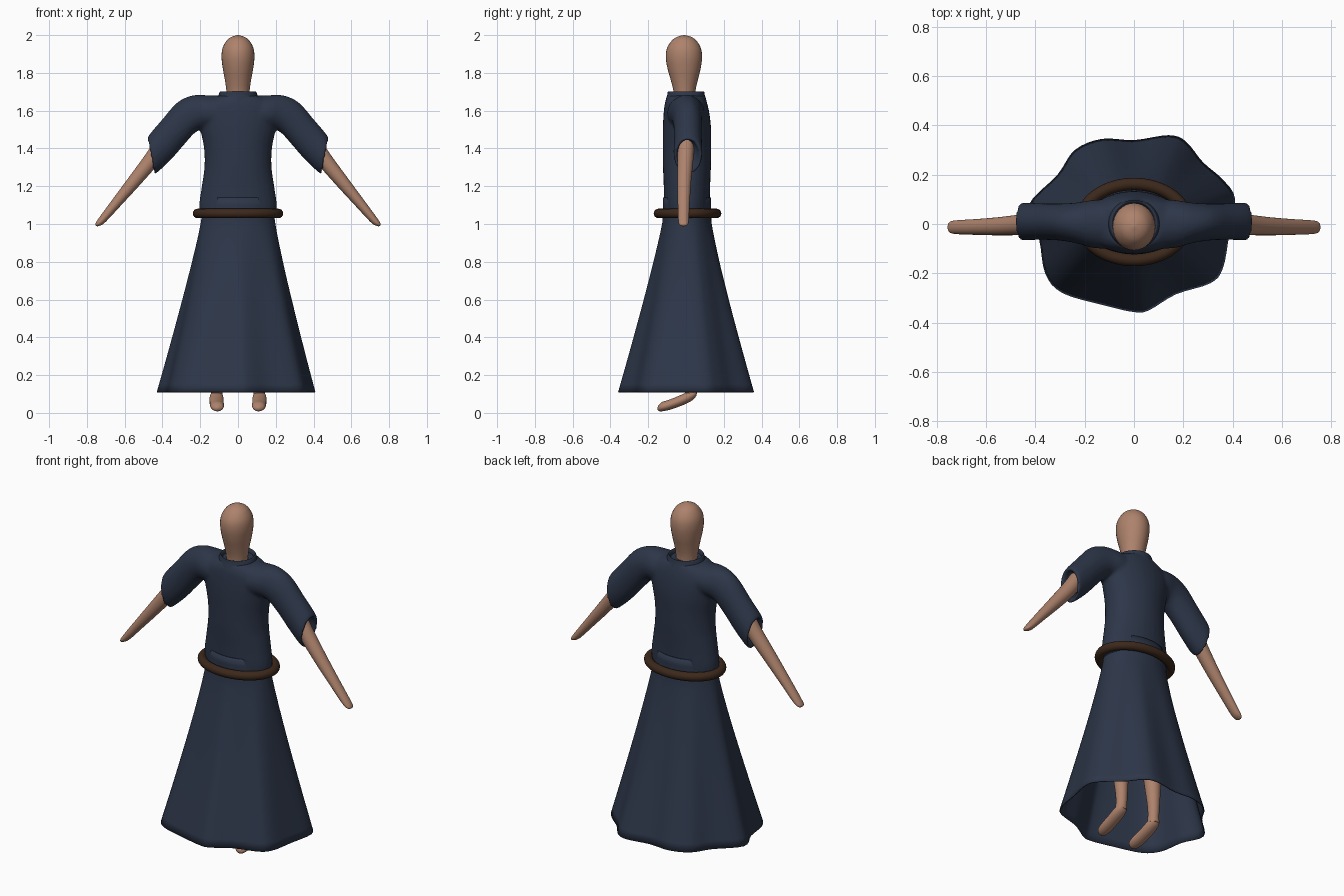
import bpy, bmesh, math
from mathutils import Vector

if "Cube" in bpy.data.objects:
    bpy.data.objects.remove(bpy.data.objects["Cube"])


def material(name, rgb):
    m = bpy.data.materials.new(name)
    m.diffuse_color = (*rgb, 1)
    m.use_nodes = True
    m.node_tree.nodes["Principled BSDF"].inputs["Base Color"].default_value = m.diffuse_color
    return m


SKIN = material("skin", (0.42, 0.225, 0.15))
CLOTH = material("navy_cloth", (0.026, 0.037, 0.066))
LEATHER = material("brown_belt", (0.045, 0.021, 0.011))


def catmull(a, b, c, d, t):
    return [0.5 * (2*q + (r - p)*t + (2*p - 5*q + 4*r - s)*t*t + (3*q - p - 3*r + s)*t**3)
            for p, q, r, s in zip(a, b, c, d)]


def smooth_points(pts, steps, closed=False):
    n, out = len(pts), []
    at = (lambda i: pts[i % n]) if closed else (lambda i: pts[min(max(i, 0), n - 1)])
    for i in range(n if closed else n - 1):
        out += [catmull(at(i-1), at(i), at(i+1), at(i+2), k / steps) for k in range(steps)]
    return out if closed else out + [list(pts[-1])]


def skin_rings(bm, rings, caps=True):
    """Bridge closed loops of points with quads."""
    vs = [[bm.verts.new(p) for p in r] for r in rings]
    n = len(vs[0])
    for a, b in zip(vs, vs[1:]):
        for i in range(n):
            bm.faces.new((a[i], a[(i+1) % n], b[(i+1) % n], b[i]))
    if caps:
        bm.faces.new(vs[0][::-1])
        bm.faces.new(vs[-1])


def loft(bm, rings, steps=4, n=32, caps=True):
    """Each ring is centre xyz, first axis xyz, second axis xyz."""
    loops = []
    for r in smooth_points(rings, steps):
        c, u, v = Vector(r[:3]), Vector(r[3:6]), Vector(r[6:])
        loops.append([c + u*math.cos(a) + v*math.sin(a)
                      for a in (2*math.pi*i/n for i in range(n))])
    skin_rings(bm, loops, caps)


def finish(name, bm, mat, mirror=False):
    bmesh.ops.recalc_face_normals(bm, faces=bm.faces)
    me = bpy.data.meshes.new(name)
    bm.to_mesh(me)
    bm.free()
    me.materials.append(mat)
    ob = bpy.data.objects.new(name, me)
    bpy.context.collection.objects.link(ob)
    if mirror:
        ob.modifiers.new("mirror", 'MIRROR')
    bpy.ops.object.select_all(action='DESELECT')
    ob.select_set(True)
    bpy.context.view_layer.objects.active = ob
    bpy.ops.object.shade_smooth_by_angle(angle=math.radians(50))
    return ob


def flat(z, rx, ry, y=0.0):
    return (0, y, z, rx, 0, 0, 0, ry, 0)


def between(top, bottom, ry, y=0.0, s=1):
    """Ring spanning two (x, z) outline points."""
    return (s*(top[0]+bottom[0])/2, y, (top[1]+bottom[1])/2,
            s*(top[0]-bottom[0])/2, 0, (top[1]-bottom[1])/2, 0, ry, 0)


# Head and neck
bm = bmesh.new()
loft(bm, [flat(1.62, .056, .054, -.006), flat(1.70, .061, .058, -.008), flat(1.76, .069, .071, -.009),
          flat(1.82, .080, .087, -.010), flat(1.88, .087, .096, -.011), flat(1.93, .082, .090, -.011),
          flat(1.97, .061, .066, -.010), flat(1.99, .036, .039, -.010), flat(2.0, .004, .004, -.010)])
finish("head", bm, SKIN)

# Tunic body and sleeves, fused into one cloth surface
bm = bmesh.new()
loft(bm, [flat(1.03, .200, .119, .005), flat(1.10, .206, .121, .005), flat(1.20, .192, .123, .005),
          flat(1.30, .178, .127, .005), flat(1.40, .180, .128, .005), flat(1.50, .200, .128, .005),
          flat(1.58, .215, .122, .003), flat(1.64, .195, .112, 0), flat(1.68, .115, .098, 0)])
for s in (1, -1):
    loft(bm, [between((.05, 1.68), (.05, 1.46), .10, 0, s), between((.15, 1.681), (.17, 1.50), .098, 0, s),
              between((.235, 1.682), (.225, 1.485), .083, .004, s),
              between((.32, 1.645), (.285, 1.42), .075, .008, s),
              between((.40, 1.555), (.36, 1.335), .074, .01, s),
              between((.475, 1.465), (.438, 1.265), .075, .01, s),
              between((.470, 1.445), (.440, 1.285), .058, .01, s),
              between((.435, 1.455), (.405, 1.325), .048, .005, s)])
tunic = finish("tunic", bm, CLOTH)
remesh = tunic.modifiers.new("fuse", 'REMESH')
remesh.mode, remesh.voxel_size, remesh.use_smooth_shade = 'VOXEL', 0.009, True
relax = tunic.modifiers.new("relax", 'SMOOTH')
relax.factor, relax.iterations = 0.5, 6

# Collar band, turned in at the top
bm = bmesh.new()
loft(bm, [flat(1.655, .112, .108), flat(1.685, .102, .099), flat(1.70, .095, .096),
          flat(1.695, .086, .088), flat(1.66, .078, .080)], caps=False)
finish("collar", bm, CLOTH)

# Skirt, blending from an oval waist to a wavy hem
hem = smooth_points([(.41, .10), (.36, .18), (.28, .25), (.21, .335), (.14, .36), (0, .34),
                     (-.13, .345), (-.24, .30), (-.31, .20), (-.43, .07), (-.385, -.06),
                     (-.36, -.20), (-.29, -.28), (-.12, -.33), (0, -.357), (.06, -.35),
                     (.17, -.285), (.31, -.24), (.36, -.18), (.385, -.05)], 4, closed=True)
loops = []
for k in range(25):
    z = 1.14 - k * (1.14 - .11) / 24
    f = max(0, (1.02 - z) / .91) ** 1.1
    rx = .195 - max(0, z - 1.02) * .13
    loop = []
    for x, y in hem:
        a = math.atan2(y / .36, x / .41)
        loop.append((rx*math.cos(a)*(1-f) + x*f, (.128*math.sin(a) + .005)*(1-f) + y*f, z))
    loops.append(loop)
bm = bmesh.new()
skin_rings(bm, loops, caps=False)
skirt = finish("skirt", bm, CLOTH)
wall = skirt.modifiers.new("thickness", 'SOLIDIFY')
wall.thickness, wall.offset = 0.005, -1

# Belt, an oval rope ring
N, M = 64, 16
bm = bmesh.new()
belt_loops = []
for j in range(M + 1):
    b = 2 * math.pi * j / M
    o = .025 * math.cos(b)
    belt_loops.append([((.214 + o)*math.cos(a), .008 + (.154 + o)*math.sin(a), 1.056 + .025*math.sin(b))
                       for a in (2*math.pi*i/N for i in range(N))])
skin_rings(bm, belt_loops, caps=False)
bmesh.ops.remove_doubles(bm, verts=bm.verts, dist=1e-5)
finish("belt", bm, LEATHER)

# Forearms tapering to rounded tips
bm = bmesh.new()
loft(bm, [between((.43, 1.46), (.37, 1.40), .044, 0), between((.487, 1.372), (.425, 1.315), .042, -.003),
          between((.570, 1.258), (.520, 1.206), .037, -.009), between((.660, 1.136), (.618, 1.100), .032, -.012),
          between((.735, 1.034), (.702, 1.010), .028, -.013), between((.754, 1.004), (.735, .990), .022, -.013),
          between((.755, .993), (.747, .988), .008, -.013)], n=24)
finish("arms", bm, SKIN, mirror=True)

# Legs hidden under the skirt
bm = bmesh.new()
loft(bm, [(x, y, z, r, 0, 0, 0, r, 0) for x, y, z, r in
          [(.09, .01, .98, .075), (.10, .01, .75, .065), (.108, .005, .52, .050),
           (.112, .02, .35, .046), (.112, .03, .18, .032), (.112, .025, .09, .031)]], n=24)
finish("legs", bm, SKIN, mirror=True)

# Feet, toes pointing down and forward
bm = bmesh.new()
loft(bm, [(x, y, z, w, 0, 0, 0, h*.3, h) for x, y, z, w, h in
          [(.114, .056, .098, .008, .008), (.114, .045, .094, .026, .024), (.114, .01, .082, .036, .034),
           (.113, -.05, .057, .037, .032), (.111, -.10, .040, .037, .029),
           (.109, -.135, .033, .030, .024), (.109, -.150, .031, .008, .008)]], n=24)
finish("feet", bm, SKIN, mirror=True)
